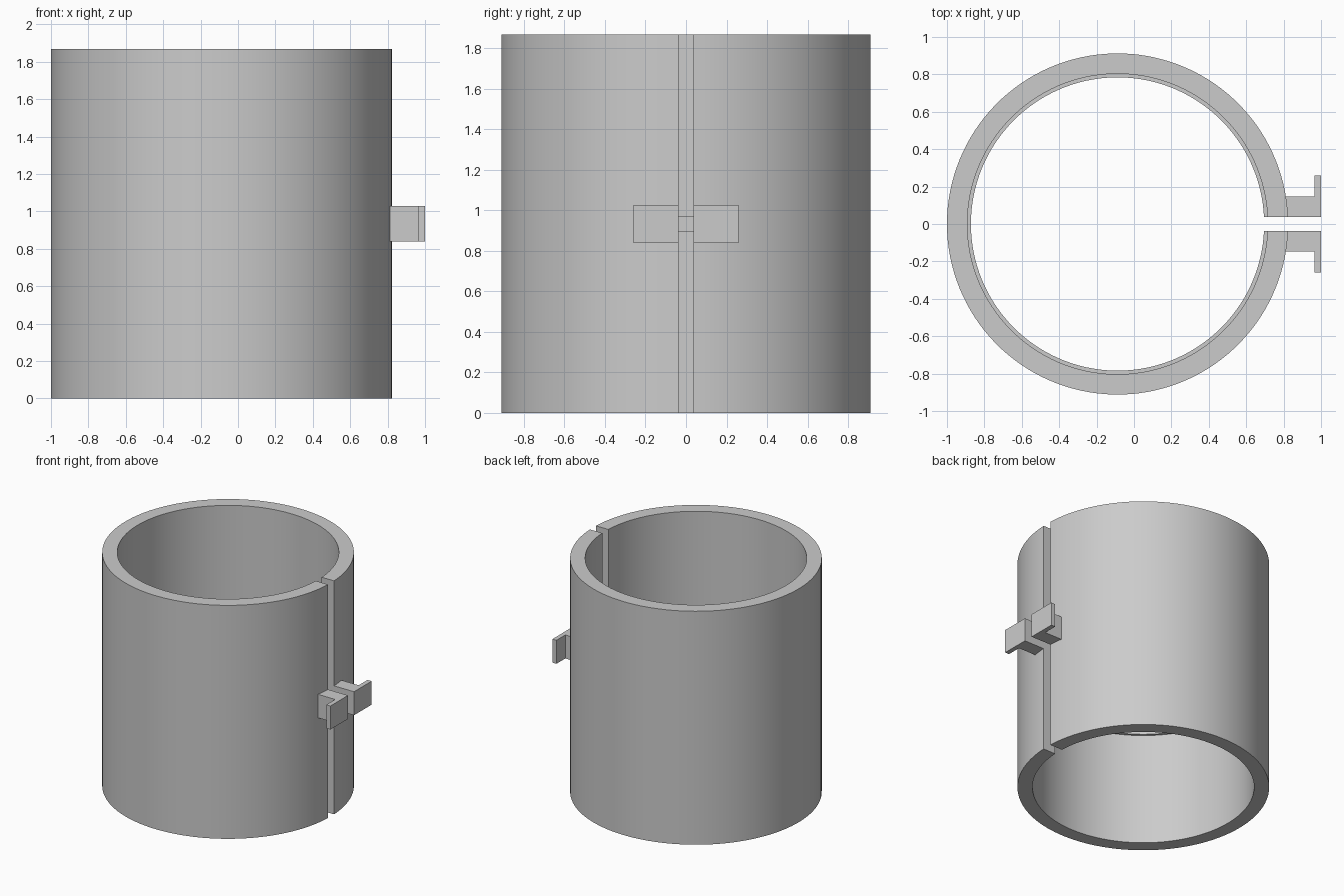
import bpy, bmesh, math

cube = bpy.data.objects.get("Cube")
if cube:
    bpy.data.objects.remove(cube)

CX = -0.088        # axis of the sleeve
HEIGHT = 1.867
MID = HEIGHT / 2
GAP = 0.038        # half width of the slot
SEGMENTS = 128

grey = bpy.data.materials.new("plain grey")
grey.use_nodes = True
COLOUR = (0.6, 0.6, 0.6, 1)
grey.diffuse_color = COLOUR
grey.node_tree.nodes["Principled BSDF"].inputs["Base Color"].default_value = COLOUR


def finish(name, bm, smooth=False):
    bmesh.ops.recalc_face_normals(bm, faces=bm.faces)
    mesh = bpy.data.meshes.new(name)
    bm.to_mesh(mesh)
    bm.free()
    mesh.materials.append(grey)
    obj = bpy.data.objects.new(name, mesh)
    bpy.context.collection.objects.link(obj)
    if smooth:
        bpy.ops.object.select_all(action="DESELECT")
        obj.select_set(True)
        bpy.context.view_layer.objects.active = obj
        bpy.ops.object.shade_smooth_by_angle(angle=math.radians(30))
    return obj


def split_ring(name, profile):
    """Sweep a closed (radius, z) profile round the axis, leaving a parallel slot at +x."""
    bm = bmesh.new()
    rows = []
    for i in range(SEGMENTS + 1):
        row = []
        for r, z in profile:
            start = math.asin(GAP / r)
            a = start + (2 * math.pi - 2 * start) * i / SEGMENTS
            row.append(bm.verts.new((CX + r * math.cos(a), r * math.sin(a), z)))
        rows.append(row)
    n = len(profile)
    for a, b in zip(rows, rows[1:]):
        for j in range(n):
            k = (j + 1) % n
            bm.faces.new((a[j], a[k], b[k], b[j]))
    bm.faces.new(rows[0])
    bm.faces.new(rows[-1])
    return finish(name, bm, smooth=True)


# Slotted sleeve with a shallow rib round the inside at mid height
OUTER, INNER, RIB, RIB_HALF = 0.912, 0.803, 0.784, 0.037
split_ring("slotted_sleeve", [
    (OUTER, 0), (OUTER, HEIGHT), (INNER, HEIGHT),
    (INNER, MID + RIB_HALF), (RIB, MID + RIB_HALF),
    (RIB, MID - RIB_HALF), (INNER, MID - RIB_HALF), (INNER, 0)])

# L-shaped clamp lugs, one on each side of the slot
LUG_HALF = 0.094
lug_outline = [(0.8, GAP), (1, GAP), (1, 0.26), (0.964, 0.26), (0.964, 0.148), (0.8, 0.148)]
for name, side in (("back_clamp_lug", 1), ("front_clamp_lug", -1)):
    bm = bmesh.new()
    base = bm.faces.new([bm.verts.new((x, side * y, MID - LUG_HALF)) for x, y in lug_outline])
    top = bmesh.ops.extrude_face_region(bm, geom=[base])["geom"]
    bmesh.ops.translate(bm, vec=(0, 0, 2 * LUG_HALF),
                        verts=[v for v in top if isinstance(v, bmesh.types.BMVert)])
    finish(name, bm)
